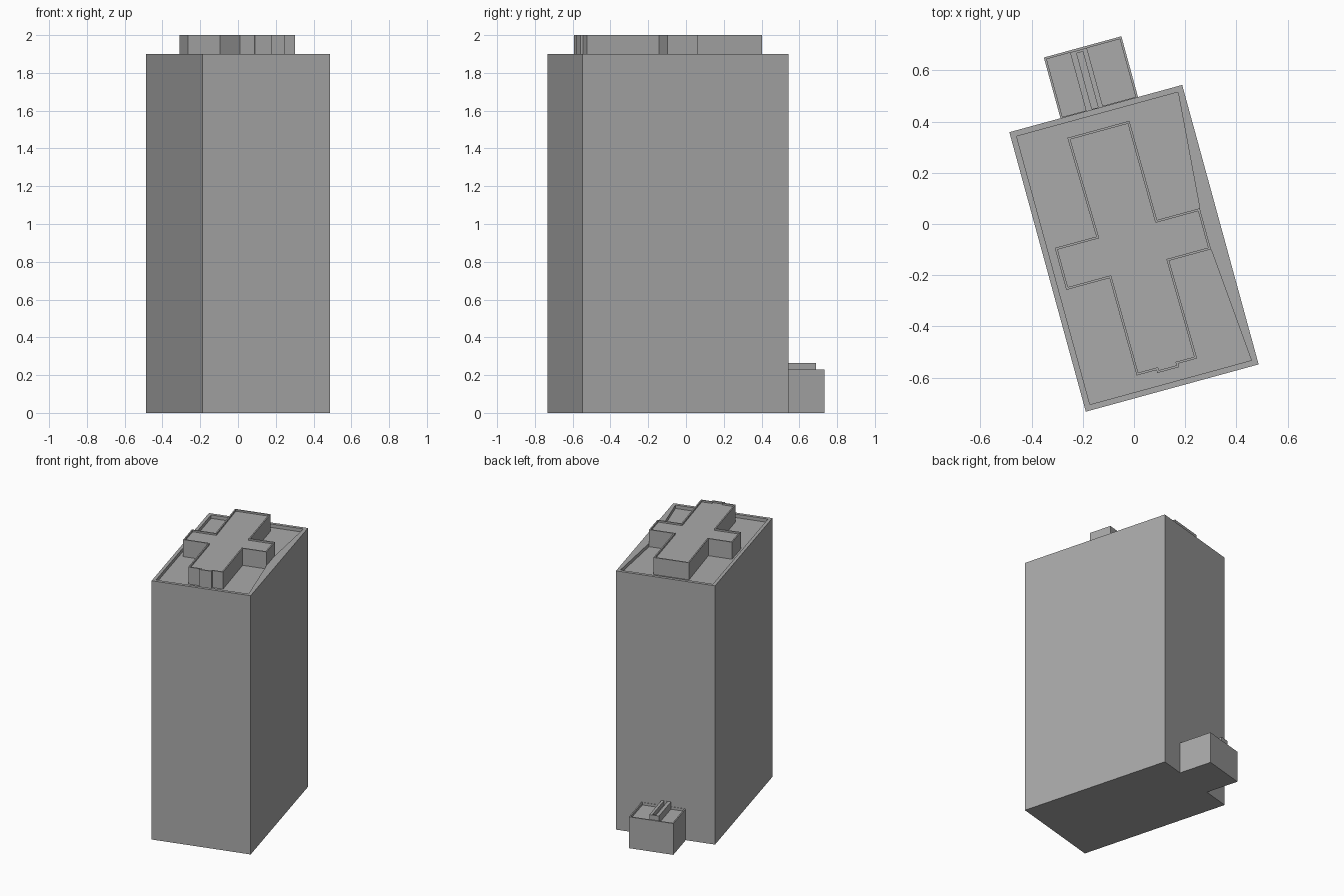
import bpy, bmesh, math
from mathutils import Vector, Matrix

if "Cube" in bpy.data.objects:
    bpy.data.objects.remove(bpy.data.objects["Cube"])

grey = bpy.data.materials.new("concrete grey")
grey.use_nodes = True
COLOUR = (0.4, 0.4, 0.4, 1)
grey.diffuse_color = COLOUR
grey.node_tree.nodes["Principled BSDF"].inputs["Base Color"].default_value = COLOUR

# The whole building stands turned on its plot
PLACE = Matrix.Translation((0, -0.095, 0)) @ Matrix.Rotation(math.radians(15.3), 4, 'Z')


def rect(x0, x1, y0, y1):
    return [(x0, y0), (x1, y0), (x1, y1), (x0, y1)]


def inset(outline, d):
    """Mitred inward offset of an anticlockwise outline."""
    pts = [Vector(p) for p in outline]
    result = []
    for i, p in enumerate(pts):
        a = (p - pts[i - 1]).normalized()
        b = (pts[(i + 1) % len(pts)] - p).normalized()
        na, nb = Vector((-a.y, a.x)), Vector((-b.y, b.x))
        result.append(p + (na + nb) * d / (1 + na.dot(nb)))
    return result


def tray_block(name, outer, inner, z0, z1, floor):
    """Solid block with a raised rim around a sunken flat top."""
    bm = bmesh.new()
    rings = [[bm.verts.new((p[0], p[1], z)) for p in line]
             for line, z in ((outer, z0), (outer, z1), (inner, z1), (inner, floor))]
    n = len(outer)
    for low, high in zip(rings, rings[1:]):
        for i in range(n):
            j = (i + 1) % n
            bm.faces.new((low[i], low[j], high[j], high[i]))
    bm.faces.new(rings[0][::-1])
    bm.faces.new(rings[-1])
    bmesh.ops.recalc_face_normals(bm, faces=bm.faces[:])
    mesh = bpy.data.meshes.new(name)
    bm.to_mesh(mesh)
    bm.free()
    mesh.materials.append(grey)
    obj = bpy.data.objects.new(name, mesh)
    obj.matrix_world = PLACE
    bpy.context.collection.objects.link(obj)


# Tower: its parapet widens on one side to meet the roof block
W, L, IW, IL = 0.35, 0.566, 0.327, 0.543
ARM_X, ARM_Y = 0.289, 0.083
tower = [(-W, -L), (W, -L), (W, -ARM_Y), (W, ARM_Y), (W, L), (-W, L)]
parapet = [(-IW, -IL), (IW, -IL), (ARM_X, -ARM_Y), (ARM_X, ARM_Y), (IW, IL), (-IW, IL)]
tray_block("tower", tower, parapet, 0, 1.9, 1.875)

# Cross-shaped roof block with a shallow bay on its front end
cross = [(-0.121, -0.482), (-0.041, -0.482), (-0.041, -0.494), (0.048, -0.494),
         (0.048, -0.48), (0.124, -0.48), (0.12, -ARM_Y), (ARM_X, -ARM_Y),
         (ARM_X, ARM_Y), (0.116, ARM_Y), (0.114, 0.485), (-0.137, 0.485),
         (-0.13, ARM_Y), (-0.298, ARM_Y), (-0.298, -0.087), (-0.123, -0.087)]
tray_block("roof_block", cross, inset(cross, 0.009), 1.87, 2.0, 1.988)

# Low annex at the back
annex = rect(-0.143, 0.171, 0.56, 0.812)
tray_block("annex", annex, inset(annex, 0.009), 0, 0.23, 0.212)

# Raised ridge with a groove along the annex roof
tray_block("annex_ridge", rect(-0.039, 0.029, 0.56, 0.804),
           rect(-0.015, 0.01, 0.568, 0.794), 0.2, 0.265, 0.235)
